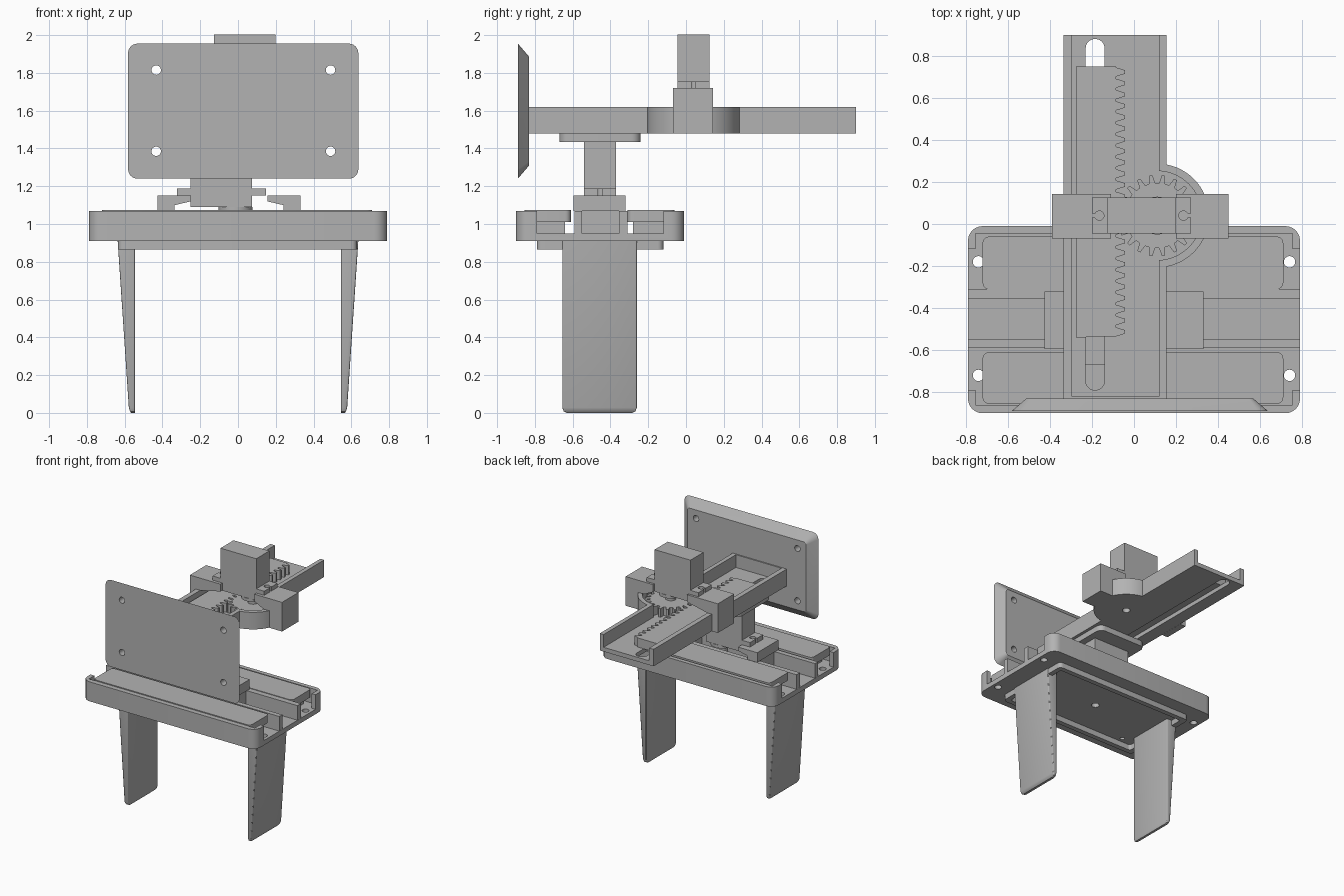
import bpy, bmesh, math
from mathutils import Vector

old = bpy.data.objects.get("Cube")
if old:
    bpy.data.objects.remove(old, do_unlink=True)

grey = bpy.data.materials.new("plain grey")
grey.use_nodes = True
grey.diffuse_color = (0.45, 0.45, 0.45, 1)
grey.node_tree.nodes["Principled BSDF"].inputs["Base Color"].default_value = (0.45, 0.45, 0.45, 1)


def loft(name, loops):
    """Closed solid through loops with equal point counts."""
    bm = bmesh.new()
    rings = [[bm.verts.new(p) for p in loop] for loop in loops]
    n = len(rings[0])
    for a, b in zip(rings, rings[1:]):
        for i in range(n):
            j = (i + 1) % n
            bm.faces.new((a[i], a[j], b[j], b[i]))
    bm.faces.new(rings[0][::-1])
    bm.faces.new(rings[-1])
    bmesh.ops.recalc_face_normals(bm, faces=bm.faces)
    mesh = bpy.data.meshes.new(name)
    bm.to_mesh(mesh)
    bm.free()
    mesh.materials.append(grey)
    ob = bpy.data.objects.new(name, mesh)
    bpy.context.collection.objects.link(ob)
    return ob


def prism(name, pts, lo, hi, axis="z"):
    place = {"z": lambda p, h: (p[0], p[1], h), "y": lambda p, h: (p[0], h, p[1])}[axis]
    return loft(name, [[place(p, h) for p in pts] for h in (lo, hi)])


def rounded(x0, x1, y0, y1, r, seg=6):
    pts = []
    corners = ((x1 - r, y1 - r), (x0 + r, y1 - r), (x0 + r, y0 + r), (x1 - r, y0 + r))
    for q, (cx, cy) in enumerate(corners):
        for i in range(seg + 1):
            a = math.pi / 2 * (q + i / seg)
            pts.append((cx + r * math.cos(a), cy + r * math.sin(a)))
    return pts


def circle(cx, cy, r, n=32):
    return [(cx + r * math.cos(math.tau * i / n), cy + r * math.sin(math.tau * i / n)) for i in range(n)]


def box(name, x0, x1, y0, y1, z0, z1):
    return prism(name, [(x0, y0), (x1, y0), (x1, y1), (x0, y1)], z0, z1)


def combine(ob, others, op="DIFFERENCE"):
    """Apply booleans and remove the helper solids."""
    for other in others:
        mod = ob.modifiers.new("shape", "BOOLEAN")
        mod.operation, mod.object, mod.solver = op, other, "EXACT"
    dg = bpy.context.evaluated_depsgraph_get()
    dg.update()
    mesh = bpy.data.meshes.new_from_object(ob.evaluated_get(dg))
    ob.modifiers.clear()
    ob.data = mesh
    for other in others:
        bpy.data.objects.remove(other, do_unlink=True)


# Base tray, open at both ends
tray = prism("base_tray", rounded(-0.79, 0.79, -0.9, -0.01, 0.07), 0.91, 1.07)
cuts = [box("cut", -0.755, 0.755, -0.86, -0.045, 0.95, 1.2),
        box("cut", -0.9, 0.9, -0.79, -0.12, 0.95, 1.2),
        prism("cut", circle(0, -0.455, 0.03), 0.8, 1.2)]
for sx in (-1, 1):
    for y in (-0.72, -0.18):
        cuts.append(prism("cut", circle(sx * 0.74, y, 0.027), 0.8, 1.2))
    for y in (-0.71, -0.2):
        cuts.append(prism("cut", circle(sx * 0.48, y, 0.018), 0.8, 0.94))
combine(tray, cuts)

# Guide ribs and the two long lids
for label, y0, y1 in (("front", -0.59, -0.55), ("back", -0.355, -0.31)):
    box(label + "_guide_rib", -0.789, 0.789, y0, y1, 0.949, 1.07)
for label, y0, y1 in (("front", -0.855, -0.61), ("back", -0.31, -0.06)):
    prism(label + "_lid", rounded(-0.72, 0.71, y0, y1, 0.03), 1.01, 1.075)
    box(label + "_lid_support", -0.66, 0.66, y0 + 0.03, y1 - 0.03, 0.949, 1.011)

# Frame under the tray
frame = prism("under_frame", rounded(-0.635, 0.63, -0.79, -0.12, 0.03), 0.865, 0.911)
combine(frame, [prism("cut", rounded(-0.59, 0.59, -0.75, -0.16, 0.02), 0.8, 1.0)])

# Tapered legs
for label, s in (("right", -1), ("left", 1)):
    loops = []
    for z, outer, inset in ((0, 0.565, 0.025), (0.008, 0.572, 0.008), (0.028, 0.578, 0), (0.911, 0.637, 0)):
        loops.append([(s * x, y, z) for x, y in
                      rounded(0.545, outer, -0.655 + inset, -0.26 - inset, 0.009, 3)])
    loft(label + "_leg", loops)


def servo(label, cx, cy, z):
    """Motor with flange; z is the underside of the flange."""
    box(label + "_motor_body", cx - 0.163, cx + 0.163, cy - 0.085, cy + 0.085, z - 0.06, z + 0.285)
    flange = box(label + "_motor_flange", cx - 0.235, cx + 0.235, cy - 0.085, cy + 0.085, z, z + 0.037)
    tools = []
    for s in (-1, 1):
        tools.append(prism("cut", circle(cx + s * 0.2, cy, 0.022), z - 0.1, z + 0.1))
        x = sorted((cx + s * 0.2, cx + s * 0.3))
        tools.append(box("cut", x[0], x[1], cy - 0.01, cy + 0.01, z - 0.1, z + 0.1))
    combine(flange, tools)
    prism(label + "_motor_shaft", circle(cx + 0.075, cy, 0.09), z - 0.085, z - 0.059)
    prism(label + "_motor_pin", circle(cx + 0.075, cy, 0.04), z - 0.2, z - 0.08)


servo("lower", -0.088, -0.455, 1.15)
servo("upper", 0.035, 0.04, 1.717)

# Lower carriage: two shoulders with feet in the channel
for label, cx, s in (("right", -0.425, 1), ("left", 0.33, -1)):
    shoulder = [(0, 1.07), (0, 1.15), (0.175, 1.15), (0.175, 1.12), (0.09, 1.1), (0.09, 1.07)]
    prism(label + "_carriage_shoulder", [(cx + s * a, b) for a, b in shoulder], -0.595, -0.32, "y")
    x = sorted((cx + s * 0.01, cx + s * 0.09))
    box(label + "_carriage_foot", x[0], x[1], -0.55, -0.356, 0.95, 1.09)

# Turntable plate carrying the slide
prism("turntable_plate", rounded(-0.31, 0.13, -0.67, -0.24, 0.05), 1.434, 1.481)

# Slide channel with round gear housing
GX, GY = 0.11, 0.04
slide = box("slide_channel", -0.335, 0.155, -0.835, 0.9, 1.48, 1.62)
combine(slide, [prism("add", circle(GX, GY, 0.247, 64), 1.48, 1.62)], "UNION")
combine(slide, [box("cut", -0.295, 0.12, -0.82, 1.0, 1.515, 1.8),
                prism("cut", circle(GX, GY, 0.212, 64), 1.515, 1.8),
                prism("cut", rounded(-0.23, -0.14, -0.79, 0.88, 0.044), 1.4, 1.7),
                prism("cut", circle(GX, GY, 0.03), 1.4, 1.7)])

# Drive gear
teeth = 20
gear = []
for i in range(teeth):
    for off, r in ((-0.3, 0.155), (-0.13, 0.193), (0.13, 0.193), (0.3, 0.155)):
        a = math.tau * (i + 0.5 + off) / teeth
        gear.append((GX + r * math.cos(a), GY + r * math.sin(a)))
prism("drive_gear", gear, 1.518, 1.59)

# Toothed rack
count = 24
pitch = 1.29 / count
rack = [(-0.275, 0.75), (-0.275, -0.54)]
for i in range(count):
    y = -0.54 + pitch * i
    rack += [(-0.085, y + pitch * f) if f in (0.1, 0.9) else (-0.042, y + pitch * f)
             for f in (0.1, 0.35, 0.65, 0.9)]
rack.append((-0.085, 0.75))
prism("toothed_rack", rack, 1.514, 1.59)

# Upper motor bracket straddling the slide
arms = (("right", [(-0.39, 1.48), (-0.39, 1.72), (-0.11, 1.72), (-0.11, 1.66), (-0.29, 1.62), (-0.336, 1.62), (-0.336, 1.48)]),
        ("left", [(0.45, 1.48), (0.45, 1.72), (0.2, 1.72), (0.2, 1.66), (0.28, 1.62), (0.335, 1.62), (0.335, 1.48)]))
for label, pts in arms:
    prism(label + "_bracket_arm", pts, -0.07, 0.143, "y")

# Display panel with bevelled back and four holes
loops = []
for y, inset in ((-0.89, 0), (-0.83, 0.07)):
    loops.append([(x, y, z) for x, z in
                  rounded(-0.582 + inset, 0.637 - inset, 1.24 + inset, 1.955 - inset, 0.05 - inset * 0.4)])
panel = loft("display_panel", loops)
combine(panel, [prism("cut", circle(x, z, 0.025), -1, -0.7, "y")
                for x in (-0.433, 0.49) for z in (1.385, 1.815)])

# Smooth the rounded surfaces while keeping edges sharp
bpy.ops.object.select_all(action="DESELECT")
for ob in bpy.context.collection.objects:
    if ob.type == "MESH":
        ob.select_set(True)
        bpy.context.view_layer.objects.active = ob
bpy.ops.object.shade_smooth_by_angle(angle=math.radians(25))
